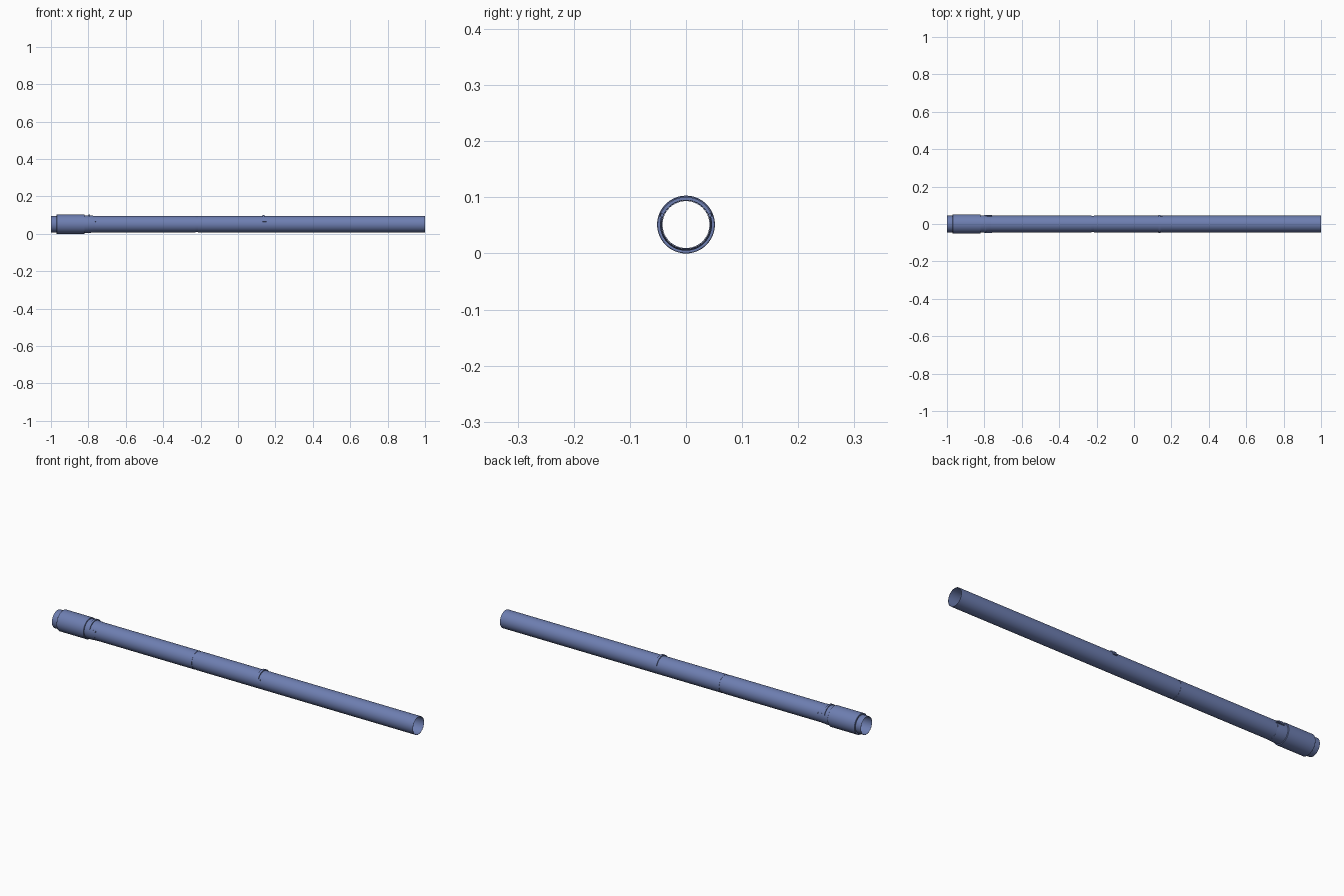
import bpy, bmesh, math

if "Cube" in bpy.data.objects:
    bpy.data.objects.remove(bpy.data.objects["Cube"])

CZ = 0.0515          # height of the tube axis
R_OUT, R_IN = 0.0442, 0.0430

blue = bpy.data.materials.new("slate_blue")
blue.diffuse_color = (0.155, 0.21, 0.44, 1.0)
blue.use_nodes = True
blue.node_tree.nodes["Principled BSDF"].inputs["Base Color"].default_value = blue.diffuse_color


def lathe(name, profile, a0=0.0, a1=360.0, steps=64):
    """Revolve a closed (x, radius) profile about the x axis; caps partial sweeps."""
    full = abs(a1 - a0) >= 360
    bm = bmesh.new()
    rings = []
    for i in range(steps if full else steps + 1):
        a = math.radians(a0 + (a1 - a0) * i / steps)
        rings.append([bm.verts.new((x, r * math.cos(a), CZ + r * math.sin(a)))
                      for x, r in profile])
    n = len(profile)
    for i in range(steps):
        p, q = rings[i], rings[(i + 1) % len(rings)]
        for j in range(n):
            k = (j + 1) % n
            bm.faces.new((p[j], p[k], q[k], q[j]))
    if not full:
        bm.faces.new(rings[0])
        bm.faces.new(rings[-1])
    bmesh.ops.recalc_face_normals(bm, faces=bm.faces[:])
    mesh = bpy.data.meshes.new(name)
    bm.to_mesh(mesh)
    bm.free()
    mesh.materials.append(blue)
    ob = bpy.data.objects.new(name, mesh)
    bpy.context.collection.objects.link(ob)
    bpy.ops.object.select_all(action='DESELECT')
    ob.select_set(True)
    bpy.context.view_layer.objects.active = ob
    bpy.ops.object.shade_smooth_by_angle(angle=math.radians(30))
    return ob


def band(x0, x1, r0, r1, c=0.0):
    """Rectangular wall section with optional chamfer on the outer edges."""
    if c == 0:
        return [(x0, r0), (x1, r0), (x1, r1), (x0, r1)]
    return [(x0, r0), (x1, r0), (x1, r1 - c), (x1 - c, r1), (x0 + c, r1), (x0, r1 - c)]


# Two open thin-walled tubes meeting at a narrow groove
lathe("rear_tube", band(-1.0, -0.226, R_IN, R_OUT))
lathe("front_tube", band(-0.214, 1.0, R_IN, R_OUT))
lathe("joint_ring", band(-0.228, -0.212, R_IN - 0.0012, R_IN - 0.0002))

# Thick grip sleeve near the rear end, followed by a stepped collar
lathe("grip_sleeve", band(-0.97, -0.82, R_OUT - 0.0006, 0.0515, 0.001))
lathe("sleeve_collar", [(-0.822, R_OUT - 0.0006), (-0.765, R_OUT - 0.0006),
                        (-0.765, R_OUT + 0.0004), (-0.80, 0.0465), (-0.822, 0.0465)])


def clip(name, x0, x1, tab, r):
    """Half-round strap over the top with a small tab along each side."""
    lathe(name + "_strap", band(x0, x1, R_OUT - 0.0006, r), 17, 163, 36)
    for side, a in (("right", 17), ("left", 155)):
        lathe(f"{name}_{side}_tab", band(x0 + 0.001, x0 + tab, R_OUT - 0.0006, r - 0.0006),
              a, a + 8, 4)


clip("rear_clip", -0.80, -0.79, 0.042, 0.0505)
clip("middle_clip", 0.131, 0.143, 0.022, 0.049)
